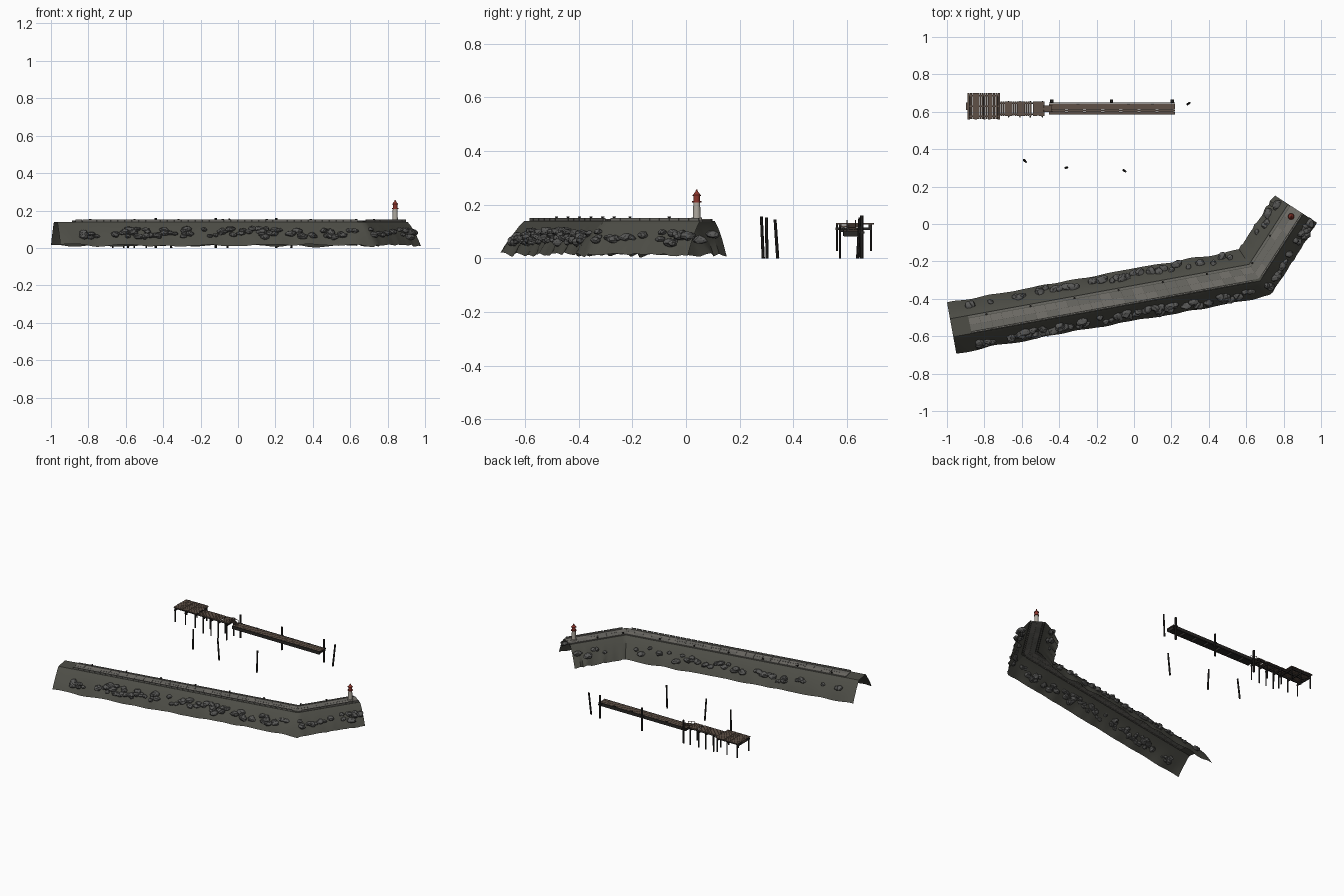
import bpy, bmesh, math, random
from mathutils import Vector, Matrix, noise

if "Cube" in bpy.data.objects:
    bpy.data.objects.remove(bpy.data.objects["Cube"])

random.seed(4)

def mat(name, r, g, b):
    m = bpy.data.materials.new(name)
    m.diffuse_color = (r, g, b, 1)
    m.use_nodes = True
    m.node_tree.nodes["Principled BSDF"].inputs["Base Color"].default_value = m.diffuse_color
    return m

SLOPE = mat("dark_stone", .075, .075, .062)
ROCK = mat("rock", .10, .10, .097)
CREST = mat("paving", .15, .145, .13)
CREST2 = mat("paving_light", .18, .172, .155)
WOOD = mat("planks", .115, .082, .063)
DARK = mat("tarred_wood", .022, .02, .018)
WHITE = mat("pale_render", .42, .39, .34)
RED = mat("red_paint", .26, .035, .025)

def finish(name, bm, mats, smooth=False):
    me = bpy.data.meshes.new(name)
    bm.to_mesh(me)
    bm.free()
    ob = bpy.data.objects.new(name, me)
    bpy.context.collection.objects.link(ob)
    for m in mats:
        me.materials.append(m)
    if smooth:
        bpy.ops.object.select_all(action='DESELECT')
        ob.select_set(True)
        bpy.context.view_layer.objects.active = ob
        bpy.ops.object.shade_smooth_by_angle(angle=math.radians(35))
    return ob

def box(bm, x0, x1, y0, y1, z0, z1):
    m = Matrix.Translation(((x0+x1)/2, (y0+y1)/2, (z0+z1)/2)) @ Matrix.Diagonal((x1-x0, y1-y0, z1-z0, 1))
    bmesh.ops.create_cube(bm, size=1, matrix=m)

def rod(bm, a, b, r, r2=None, n=8):
    a, b = Vector(a), Vector(b)
    d = b - a
    m = Matrix.Translation((a+b)/2) @ d.to_track_quat('Z', 'Y').to_matrix().to_4x4()
    bmesh.ops.create_cone(bm, cap_ends=True, segments=n, radius1=r,
                          radius2=r if r2 is None else r2, depth=d.length, matrix=m)

# Breakwater centre line: t 0..1 is the long arm, 1..2 the short arm
A, B, C = Vector((-.975, -.555)), Vector((.645, -.26)), Vector((.865, .08))
d1, d2 = (B-A).normalized(), (C-B).normalized()
n1, n2 = Vector((-d1.y, d1.x)), Vector((-d2.y, d2.x))
mitre = (n1+n2) / (1 + n1.dot(n2))

def P(t, off, z):
    a, b, c = A+n1*off, B+mitre*off, C+n2*off
    p = a.lerp(b, t) if t <= 1 else b.lerp(c, t-1)
    return Vector((p.x, p.y, z))

PROFILE = [(.049, .14), (.066, .123), (.086, .097), (.106, .068), (.123, .040), (.137, .013)]

def slope_z(off):
    for (a, za), (b, zb) in zip(PROFILE, PROFILE[1:]):
        if off <= b:
            return za + (zb-za)*(off-a)/(b-a)
    return .013

# Rubble mound: open shell swept along the path with an uneven toe
bm = bmesh.new()
ts = [i/70 for i in range(71)] + [1+i/18 for i in range(1, 19)]
section = [(-o, z) for o, z in reversed(PROFILE)] + PROFILE
rows = []
for t in ts:
    row = []
    for o, z in section:
        k = max(0, (abs(o)-.07)/.067)
        w = noise.noise(Vector((t*16, o*12, 3)))*k
        row.append(bm.verts.new(P(t, o*(1+w*.07), max(.003, z+w*.014))))
    rows.append(row)
for r, s in zip(rows, rows[1:]):
    for i in range(len(section)-1):
        bm.faces.new((r[i], s[i], s[i+1], r[i+1]))
bmesh.ops.recalc_face_normals(bm, faces=bm.faces)
if sum(f.normal.z for f in bm.faces) < 0:
    bmesh.ops.reverse_faces(bm, faces=bm.faces)
finish("breakwater_mound", bm, [SLOPE], True)

def block(bm, t0, t1, o0, o1, z0, z1, mi=0):
    lo = [bm.verts.new(P(t, o, z0)) for t, o in ((t0, o0), (t1, o0), (t1, o1), (t0, o1))]
    hi = [bm.verts.new(v.co + Vector((0, 0, z1-z0))) for v in lo]
    fs = [lo[::-1], hi] + [[lo[i], lo[(i+1) % 4], hi[(i+1) % 4], hi[i]] for i in range(4)]
    for f in fs:
        bm.faces.new(f).material_index = mi

# Paving slabs on the crest
bm = bmesh.new()
spans = [(.06+i*.94/26, .06+(i+1)*.94/26) for i in range(26)] + [(1+i/6, 1+(i+1)/6) for i in range(6)]
for t0, t1 in spans:
    for o0, o1 in ((-.036, -.002), (-.002, .034)):
        block(bm, t0, t1-.0008, o0, o1-.0008, .135, .1425+random.random()*.001, random.randint(0, 1))
finish("crest_paving", bm, [CREST, CREST2])

# Low parapet on the sea side, kerb on the harbour side
bm = bmesh.new()
for i in range(40):
    t = .06 + i*.92/40
    block(bm, t, t+.0215, -.047, -.038, .135, .151)
for i in range(9):
    t = 1.06 + i*.92/9
    block(bm, t, t+.098, -.047, -.038, .135, .151)
block(bm, .06, 1, .036, .046, .135, .146)
block(bm, 1, 1.98, .036, .046, .135, .146)
finish("crest_parapet", bm, [CREST])

# Mooring bollards along the harbour kerb
bm = bmesh.new()
for t in [.12+i*.147 for i in range(6)] + [1.05, 1.5]:
    p = P(t, .038, .14)
    rod(bm, p, p+Vector((0, 0, .012)), .004)
    rod(bm, p+Vector((0, 0, .012)), p+Vector((0, 0, .016)), .006)
finish("bollards", bm, [DARK])

# Armour rocks, dense on the sea side and sparse on the harbour side
def rocks(name, side, places):
    bm = bmesh.new()
    for t in places:
        off = random.uniform(.088, .118)
        p = P(t, side*off, slope_z(off)+.008)
        r = random.uniform(.013, .024)
        m = (Matrix.Translation(p) @ Matrix.Rotation(random.uniform(0, 6.3), 4, 'Z')
             @ Matrix.Rotation(random.uniform(-.3, .3), 4, 'X')
             @ Matrix.Diagonal((r*1.25, r, r*.68, 1)))
        vs = bmesh.ops.create_icosphere(bm, subdivisions=2, radius=1)['verts']
        seed = Vector((random.random()*90, 0, 0))
        for v in vs:
            v.co = m @ (v.co*(1 + .38*noise.noise(v.co*1.3+seed)))
    finish(name, bm, [ROCK])

rnd = random.uniform
sea = ([rnd(.06, .15) for _ in range(6)] + [rnd(.17, .43) for _ in range(30)]
       + [rnd(.44, .98) for _ in range(44)] + [rnd(1.0, 1.9) for _ in range(16)] + [1.95, 1.8])
harbour = ([.07, .08] + [rnd(.12, .42) for _ in range(13)] + [rnd(.43, .97) for _ in range(24)]
           + [1.4, 1.55, 1.6, 1.72, 1.9])
rocks("sea_side_rocks", -1, sea)
rocks("harbour_side_rocks", 1, harbour)

# Harbour light: pale tower, red gallery, lantern and cap
L = Vector((.84, .04, 0))
def light(name, parts, m):
    bm = bmesh.new()
    for z0, z1, r0, r1 in parts:
        rod(bm, L+Vector((0, 0, z0)), L+Vector((0, 0, z1)), r0, r1, 16)
    finish(name, bm, [m], True)
light("light_tower", [(.138, .152, .019, .019), (.152, .209, .0145, .0125)], WHITE)
light("light_lantern", [(.209, .213, .017, .017), (.213, .233, .0125, .0125),
                        (.233, .236, .0165, .0165), (.236, .248, .0145, .006), (.248, .257, .005, .002)], RED)

# Landing stage and walkway planks
bm = bmesh.new()
def planks(x0, x1, y0, y1, z, n):
    w = (x1-x0)/n
    for i in range(n):
        j = random.uniform(-.001, .001)
        box(bm, x0+i*w, x0+(i+1)*w-.0012, y0+j, y1+j, z-.005, z)
for x0, x1, n in ((-.89, -.826, 5), (-.824, -.782, 4), (-.78, -.715, 5)):
    planks(x0, x1, .56, .70, .131, n)
planks(-.715, -.548, .578, .655, .122, 15)
planks(-.54, -.476, .578, .655, .122, 6)
box(bm, -.898, -.89, .61, .65, .118, .126)
finish("landing_stage_deck", bm, [WOOD])

# Beams and posts carrying the stage and walkway
bm = bmesh.new()
for y in (.575, .63, .685):
    box(bm, -.885, -.72, y-.004, y+.004, .115, .126)
for y in (.588, .645):
    box(bm, -.72, -.478, y-.004, y+.004, .107, .117)
for x in (-.88, -.80, -.725):
    box(bm, x-.004, x+.004, .558, .692, .106, .115)
    for y in (.563, .69):
        rod(bm, (x, y, .028), (x, y, .126), .0042)
for x in (-.67, -.61, -.555, -.49):
    box(bm, x-.003, x+.003, .57, .657, .098, .107)
    for y in (.574, .652):
        rod(bm, (x, y, 0), (x, y, .118), .0042)
finish("stage_frame", bm, [DARK])

# Gangway sloping down to the pontoon, with handrails
bm = bmesh.new()
rod(bm, (-.483, .607, .123), (-.437, .607, .108), .003)
rod(bm, (-.483, .626, .123), (-.437, .626, .108), .003)
for i in range(6):
    x = -.482+i*.0085
    z = .126-i*.0028
    box(bm, x, x+.0075, .602, .631, z-.003, z)
for y in (.601, .632):
    rod(bm, (-.485, y, .142), (-.435, y, .128), .0016)
    for x, z in ((-.484, .122), (-.46, .114), (-.437, .107)):
        rod(bm, (x, y, z), (x, y, z+.02), .0016)
finish("gangway", bm, [WOOD])

# Floating pontoon with lengthwise boards
bm = bmesh.new()
for i in range(5):
    y = .589+i*.0114
    box(bm, -.455, .22, y, y+.0104, .1, .105)
finish("pontoon_deck", bm, [WOOD])
bm = bmesh.new()
box(bm, -.455, .22, .585, .589, .084, .106)
box(bm, -.455, .22, .646, .65, .084, .106)
for i in range(7):
    x = -.45+i*.097
    box(bm, x, x+.08, .59, .645, .082, .1)
for x in (-.3, -.03, .1):
    box(bm, x-.008, x+.008, .640, .645, .105, .11)
finish("pontoon_hull", bm, [DARK])

# Guide piles with collars, and leaning free-standing piles
bm = bmesh.new()
for x in (-.44, -.12, .205):
    rod(bm, (x, .656, 0), (x, .656, .16), .0065)
    box(bm, x-.009, x+.009, .648, .665, .093, .1)
finish("guide_piles", bm, [DARK])
bm = bmesh.new()
for a, b in (((-.588, .342, 0), (-.578, .332, .145)), ((-.357, .302, 0), (-.367, .300, .152)),
             ((-.056, .288, 0), (-.046, .281, .156)), ((.285, .640, 0), (.298, .648, .152))):
    rod(bm, a, b, .006, .0055)
finish("leaning_piles", bm, [DARK])
